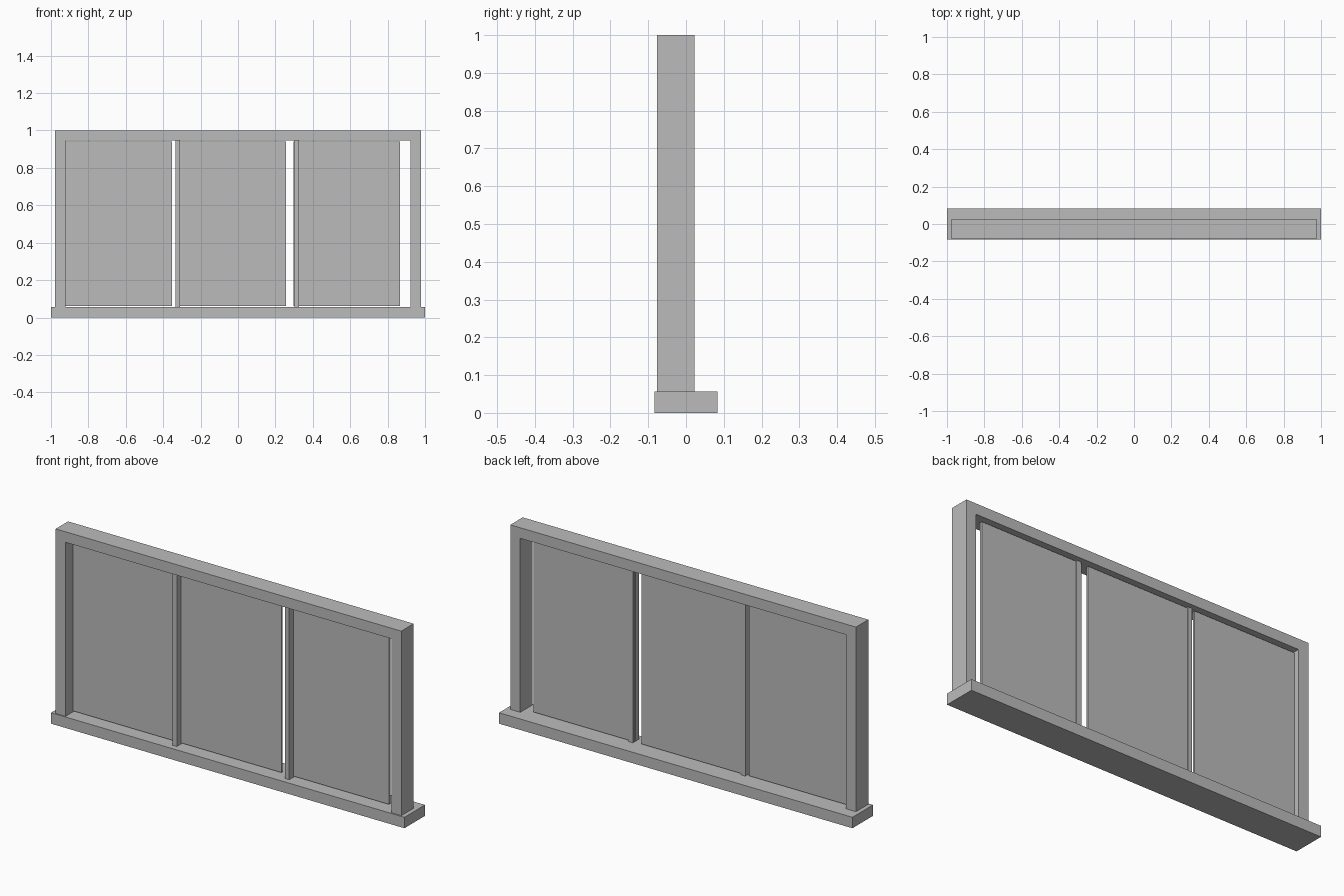
import bpy
import bmesh

if "Cube" in bpy.data.objects:
    bpy.data.objects.remove(bpy.data.objects["Cube"], do_unlink=True)

# One grey for the whole window
grey = bpy.data.materials.new("plain_grey")
grey.use_nodes = True
colour = (0.5, 0.5, 0.5, 1.0)
grey.diffuse_color = colour
grey.node_tree.nodes["Principled BSDF"].inputs["Base Color"].default_value = colour


def extrude_profile(name, outline, y0, y1):
    """Extrude a closed x/z outline from y0 back to y1."""
    bm = bmesh.new()
    face = bm.faces.new([bm.verts.new((x, y0, z)) for x, z in outline])
    grown = bmesh.ops.extrude_face_region(bm, geom=[face])["geom"]
    verts = [v for v in grown if isinstance(v, bmesh.types.BMVert)]
    bmesh.ops.translate(bm, verts=verts, vec=(0, y1 - y0, 0))
    bmesh.ops.recalc_face_normals(bm, faces=bm.faces)
    mesh = bpy.data.meshes.new(name)
    bm.to_mesh(mesh)
    bm.free()
    mesh.materials.append(grey)
    obj = bpy.data.objects.new(name, mesh)
    bpy.context.collection.objects.link(obj)
    return obj


def box(name, x0, x1, y0, y1, z0, z1):
    return extrude_profile(name, [(x0, z0), (x1, z0), (x1, z1), (x0, z1)], y0, y1)


SILL_TOP = 0.056
RAIL_BOTTOM = 0.946
OUTER, INNER = 0.978, 0.922

# Wide sill under the frame
box("sill", -1, 1, -0.083, 0.083, 0, SILL_TOP)

# Jambs and head rail as one upside-down U
extrude_profile("frame", [
    (-OUTER, SILL_TOP), (-INNER, SILL_TOP), (-INNER, RAIL_BOTTOM), (INNER, RAIL_BOTTOM),
    (INNER, SILL_TOP), (OUTER, SILL_TOP), (OUTER, 1), (-OUTER, 1)], -0.077, 0.023)

# Slim uprights dividing the opening
for side, x in (("right", -0.322), ("left", 0.314)):
    box(side + "_mullion", x - 0.012, x + 0.012, -0.052, -0.002, SILL_TOP, RAIL_BOTTOM)

# Three thin panes, evenly spaced from the right jamb
for i, side in enumerate(("right", "middle", "left")):
    x = -INNER + i * 0.609
    box(side + "_pane", x, x + 0.57, -0.017, -0.006, SILL_TOP + 0.005, RAIL_BOTTOM - 0.004)
